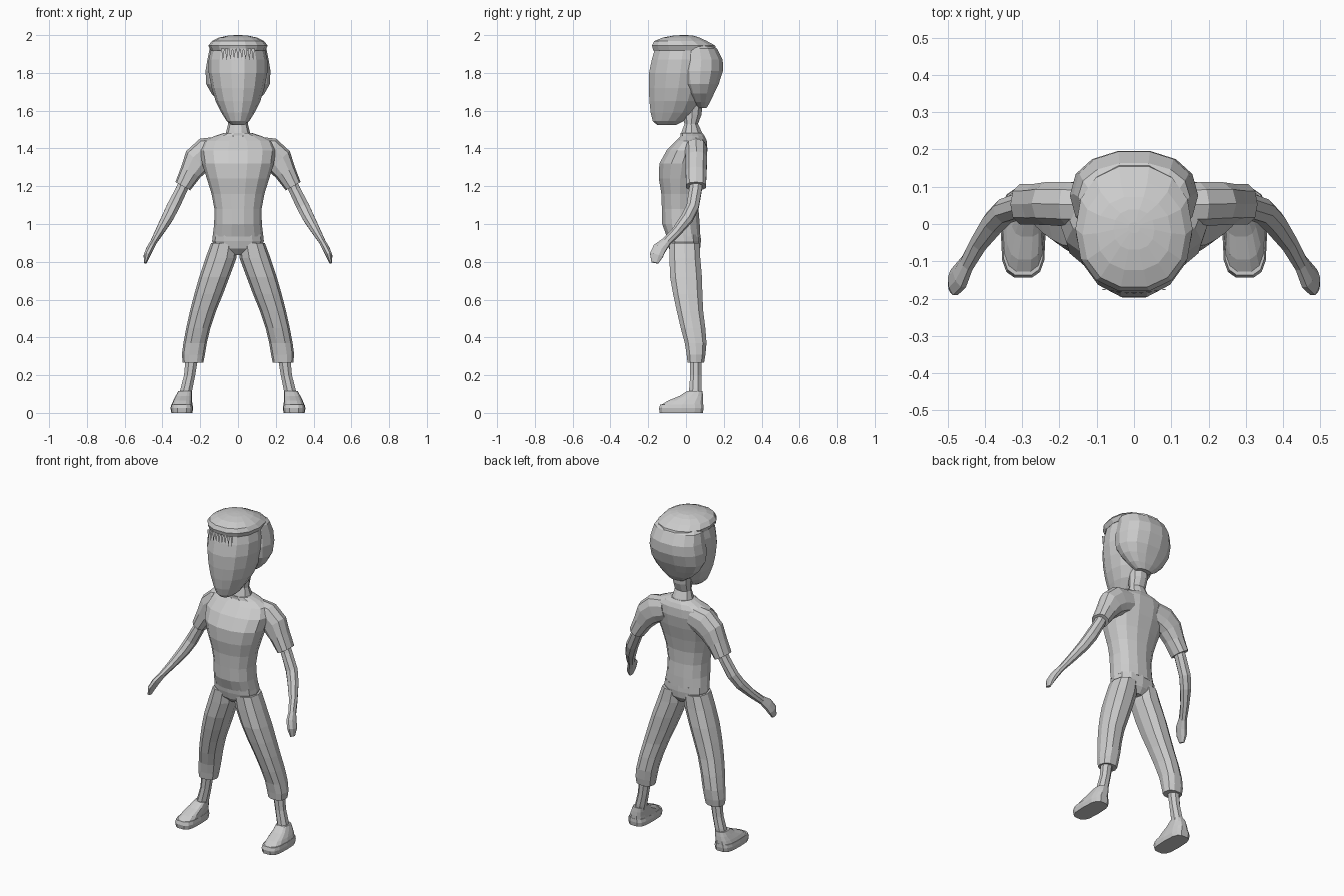
import bpy, bmesh, math
from mathutils import Vector

grey = bpy.data.materials.new("plain grey")
grey.diffuse_color = (0.6, 0.6, 0.6, 1)


def finish(name, bm, mirror=False):
    bmesh.ops.recalc_face_normals(bm, faces=bm.faces)
    mesh = bpy.data.meshes.new(name)
    bm.to_mesh(mesh)
    bm.free()
    mesh.materials.append(grey)
    obj = bpy.data.objects.new(name, mesh)
    bpy.context.collection.objects.link(obj)
    if mirror:
        obj.modifiers.new("mirror", 'MIRROR').use_mirror_merge = False
    return obj


def loft(name, rings, sides=12, square=1.0, follow=False, mirror=False):
    """Skin rings of (x, y, z, half width, half depth); follow tilts them along the path."""
    bm = bmesh.new()
    centres = [Vector(r[:3]) for r in rings]
    loops = []
    for i, (x, y, z, rx, ry) in enumerate(rings):
        u, v = Vector((1, 0, 0)), Vector((0, 1, 0))
        if follow:
            t = (centres[min(i + 1, len(rings) - 1)] - centres[max(i - 1, 0)]).normalized()
            u = v.cross(t).normalized()
            v = t.cross(u)
        loop = []
        for k in range(sides):
            a = 2 * math.pi * (k + 0.5 * (sides == 8)) / sides
            c, s = math.cos(a), math.sin(a)
            c = math.copysign(abs(c) ** square, c)
            s = math.copysign(abs(s) ** square, s)
            loop.append(bm.verts.new(centres[i] + u * rx * c + v * ry * s))
        loops.append(loop)
    for a, b in zip(loops, loops[1:]):
        for k in range(sides):
            n = (k + 1) % sides
            bm.faces.new((a[k], a[n], b[n], b[k]))
    bm.faces.new(loops[0])
    bm.faces.new(loops[-1])
    return finish(name, bm, mirror)


def stack(rows):
    """Rows of (z, half width, front y, back y) to centred rings."""
    return [(0, (f + b) / 2, z, w, (b - f) / 2) for z, w, f, b in rows]


# head and neck
loft("face", stack([
    (1.525, .035, -.155, -.05), (1.545, .06, -.178, -.01), (1.59, .088, -.19, .05),
    (1.65, .118, -.197, .09), (1.72, .14, -.201, .12), (1.80, .155, -.2, .14),
    (1.87, .155, -.185, .14), (1.94, .14, -.165, .14)]), 14)
loft("neck", stack([
    (1.44, .08, -.04, .10), (1.49, .062, -.025, .085), (1.53, .052, -.01, .065),
    (1.58, .055, -.02, .085), (1.64, .06, -.02, .09)]), 10)

# hair: back shell, top cap and small fringe points
loft("back_hair", stack([
    (1.615, .05, .055, .11), (1.645, .095, .03, .128), (1.69, .14, .0, .15),
    (1.74, .168, -.03, .175), (1.81, .172, -.045, .198), (1.87, .162, -.035, .197),
    (1.93, .15, -.02, .165), (1.96, .12, -.02, .11)]), 14, 0.9)
loft("top_hair", stack([
    (1.918, .145, -.177, .165), (1.945, .157, -.184, .158), (1.968, .138, -.172, .115),
    (1.987, .10, -.125, .075), (1.997, .055, -.07, .04), (2.0, .015, -.025, .005)]), 14, 0.9)
bm = bmesh.new()
for k in range(9):
    x = (k - 4) * .02
    y = -.184 + 1.6 * x * x
    tri = [bm.verts.new(p) for p in ((x - .009, y, 1.93), (x + .009, y, 1.93), (x, y - .003, 1.865))]
    bm.faces.new(tri)
finish("fringe_points", bm)

# shirt
loft("shirt_body", stack([
    (.935, .134, -.105, .078), (1.0, .126, -.128, .075), (1.08, .125, -.13, .068),
    (1.16, .14, -.133, .07), (1.24, .165, -.146, .085), (1.32, .19, -.144, .105),
    (1.39, .20, -.105, .116), (1.44, .18, -.055, .112), (1.465, .125, -.03, .1),
    (1.482, .075, -.03, .088)]), 14, 0.9)
loft("sleeve", [
    (.09, .05, 1.395, .07, .06), (.165, .053, 1.375, .085, .062), (.215, .055, 1.335, .078, .06),
    (.25, .053, 1.275, .058, .057), (.292, .053, 1.2, .045, .056)],
    10, 0.85, follow=True, mirror=True)

# bare arm running into a mitten hand
loft("arm", [
    (.27, .055, 1.25, .032, .036), (.30, .05, 1.18, .033, .036), (.345, .035, 1.09, .036, .035),
    (.375, .005, 1.03, .033, .034), (.415, -.05, .96, .025, .027), (.447, -.105, .905, .018, .026),
    (.466, -.14, .87, .02, .038), (.482, -.157, .835, .018, .038), (.491, -.165, .795, .008, .02)],
    8, follow=True, mirror=True)

# trousers
loft("trouser_seat", stack([
    (.835, .055, -.055, .05), (.87, .12, -.09, .075), (.91, .137, -.1, .079),
    (.945, .133, -.104, .077)]), 12, 0.85)
loft("trouser_leg", [
    (.072, -.008, .9, .07, .083), (.09, -.006, .82, .082, .085), (.125, .0, .72, .08, .088),
    (.155, .009, .63, .076, .081), (.185, .021, .54, .069, .073), (.21, .037, .45, .064, .068),
    (.227, .051, .37, .062, .06), (.236, .053, .31, .061, .052), (.238, .052, .268, .055, .046)],
    10, 0.85, mirror=True)

# ankle and shoe
loft("ankle", [
    (.243, .052, .30, .036, .034), (.256, .052, .2, .032, .032), (.272, .05, .13, .034, .036),
    (.285, .045, .07, .035, .038)], 8, mirror=True)
loft("shoe_sole", [
    (.297, -.025, 0, .056, .116), (.297, -.025, .025, .06, .12), (.297, -.022, .045, .056, .116)],
    14, 0.6, mirror=True)
loft("shoe_upper", [
    (.297, -.022, .04, .056, .115), (.293, -.002, .065, .05, .095), (.287, .028, .09, .043, .063),
    (.281, .046, .115, .036, .042)], 14, 0.7, mirror=True)
